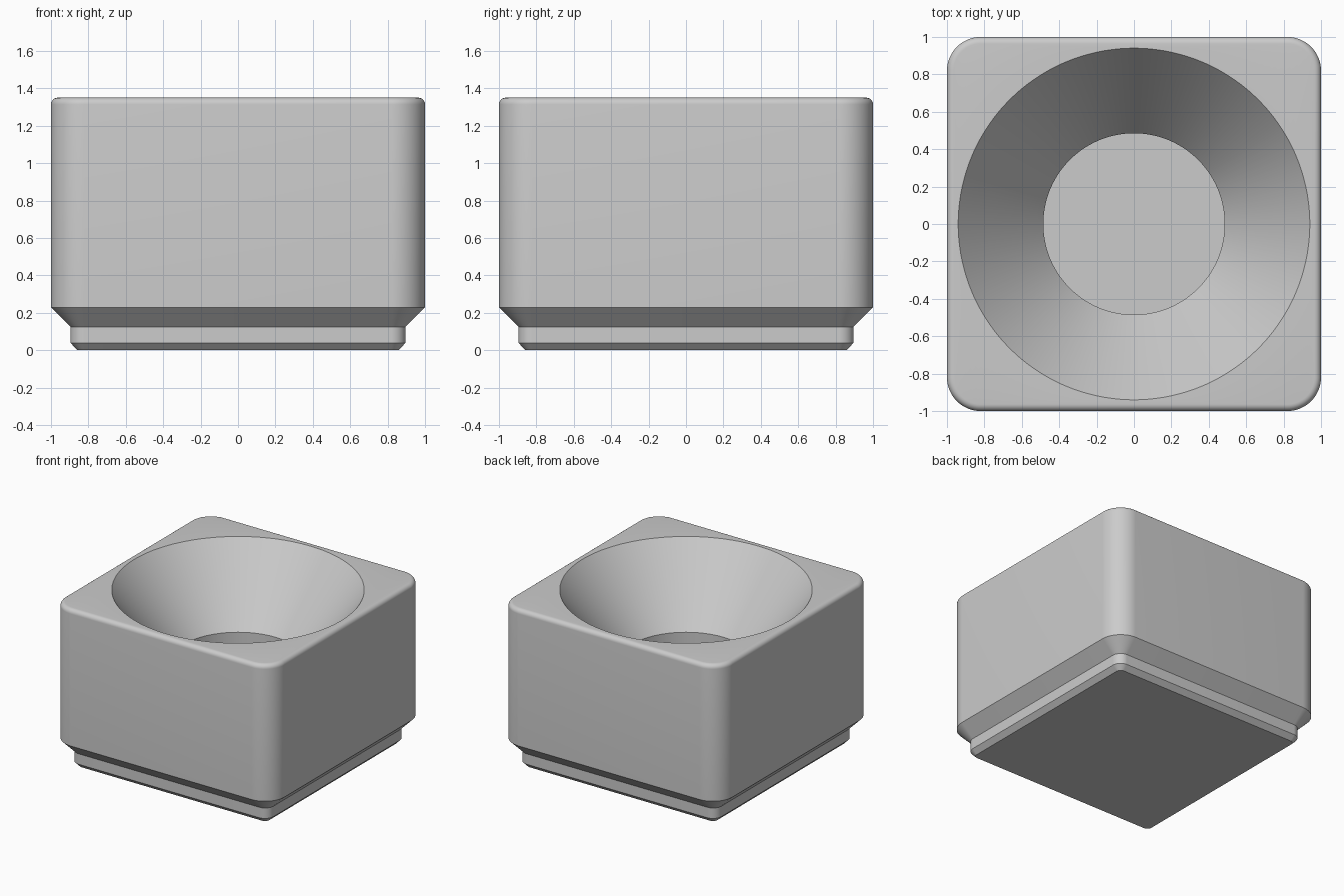
import bpy
import bmesh
from math import cos, sin, pi, radians

cube = bpy.data.objects.get("Cube")
if cube:
    bpy.data.objects.remove(cube, do_unlink=True)

HEIGHT = 1.35
CORNER = 0.181      # corner radius of the block
FILLET = 0.036      # rounding of the top edge
ARC = 32            # points in each quarter turn


def ring(bm, inset, z, centre=1 - CORNER):
    """Rounded square drawn inward by inset; centre=0 gives a circle."""
    radius = 1 - inset - centre
    verts = []
    for quarter in range(4):
        a0 = quarter * pi / 2
        sx = 1 if quarter in (0, 3) else -1
        sy = 1 if quarter < 2 else -1
        for i in range(ARC):
            a = a0 + (i + 0.5) / ARC * pi / 2
            verts.append(bm.verts.new((sx * centre + radius * cos(a),
                                       sy * centre + radius * sin(a), z)))
    return verts


def skin(bm, low, high):
    n = len(low)
    for i in range(n):
        j = (i + 1) % n
        bm.faces.new((low[i], low[j], high[j], high[i]))


# Material
grey = bpy.data.materials.new("plain grey")
grey.use_nodes = True
colour = (0.6, 0.6, 0.6, 1)
grey.diffuse_color = colour
grey.node_tree.nodes["Principled BSDF"].inputs["Base Color"].default_value = colour

bm = bmesh.new()

# Stepped foot and straight walls
outside = [(0.142, 0), (0.104, 0.039), (0.104, 0.125), (0, 0.229)]
# Rounded top edge
for i in range(7):
    a = i / 6 * pi / 2
    outside.append((FILLET * (1 - cos(a)), HEIGHT - FILLET * (1 - sin(a))))
rings = [ring(bm, inset, z) for inset, z in outside]

# Funnel and round well below it
for radius, z in [(0.94, HEIGHT), (0.485, 0.775), (0.485, 0.29)]:
    rings.append(ring(bm, 1 - radius, z, centre=0))

for low, high in zip(rings, rings[1:]):
    skin(bm, low, high)

# Underside and well floor
bm.faces.new(reversed(rings[0]))
bm.faces.new(rings[-1])

mesh = bpy.data.meshes.new("holder_block")
bm.to_mesh(mesh)
bm.free()
mesh.materials.append(grey)
block = bpy.data.objects.new("holder_block", mesh)
bpy.context.collection.objects.link(block)

bpy.ops.object.select_all(action="DESELECT")
block.select_set(True)
bpy.context.view_layer.objects.active = block
bpy.ops.object.shade_smooth_by_angle(angle=radians(30))
